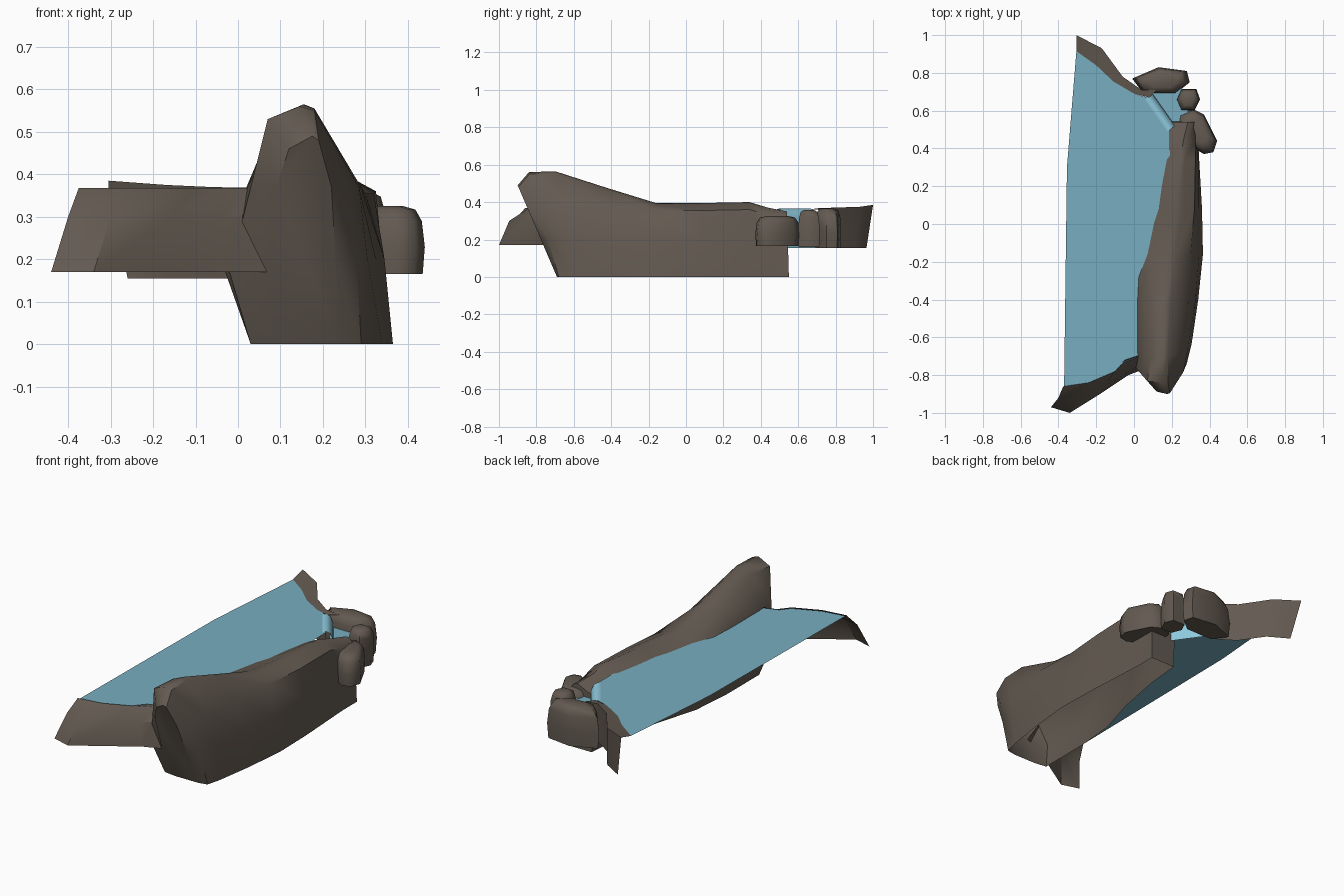
import bpy, bmesh, math

cube = bpy.data.objects.get("Cube")
if cube:
    bpy.data.objects.remove(cube, do_unlink=True)


def material(name, rgb):
    m = bpy.data.materials.new(name)
    m.use_nodes = True
    m.diffuse_color = (*rgb, 1)
    m.node_tree.nodes["Principled BSDF"].inputs["Base Color"].default_value = (*rgb, 1)
    return m


ROCK = material("brown_rock", (0.125, 0.102, 0.082))
LAKE = material("lake_blue", (0.19, 0.42, 0.53))
FALL = material("falling_water_blue", (0.27, 0.58, 0.72))


def loft(name, rows, mat, closed=False, caps=(), smooth=50, solid=True):
    """Skin a surface across rows of points, optionally capping end rows."""
    bm = bmesh.new()
    grid = [[bm.verts.new(p) for p in row] for row in rows]
    n = len(rows[0])
    for a, b in zip(grid, grid[1:]):
        for i in range(n if closed else n - 1):
            j = (i + 1) % n
            bm.faces.new((a[i], a[j], b[j], b[i]))
    for c in caps:
        bm.faces.new(grid[c])
    bmesh.ops.recalc_face_normals(bm, faces=bm.faces)
    if not solid:
        # Open sheets face upward or outward
        if sum(f.normal.z * f.calc_area() for f in bm.faces) < 0:
            bmesh.ops.reverse_faces(bm, faces=bm.faces)
    mesh = bpy.data.meshes.new(name)
    bm.to_mesh(mesh)
    bm.free()
    mesh.materials.append(mat)
    ob = bpy.data.objects.new(name, mesh)
    bpy.context.collection.objects.link(ob)
    bpy.ops.object.select_all(action='DESELECT')
    ob.select_set(True)
    bpy.context.view_layer.objects.active = ob
    bpy.ops.object.shade_smooth_by_angle(angle=math.radians(smooth))
    return ob


def sheet(name, outline, z, mat):
    bm = bmesh.new()
    face = bm.faces.new([bm.verts.new((x, y, z)) for x, y in outline])
    face.normal_update()
    if face.normal.z < 0:
        face.normal_flip()
    mesh = bpy.data.meshes.new(name)
    bm.to_mesh(mesh)
    bm.free()
    mesh.materials.append(mat)
    ob = bpy.data.objects.new(name, mesh)
    bpy.context.collection.objects.link(ob)


# Cliff: base y, top y, top z, then left and right x at base, middle, shoulder, crest
def cliff_section(yb, yt, zt, base, mid, high, crest):
    zh = min(0.37, zt - 0.04)
    ring = [(base[0], 0), (mid[0], 0.17), (high[0], zh), (crest[0], zt - 0.03),
            (sum(crest) / 2 + 0.02, zt), (crest[1], zt - 0.01),
            (high[1], zh), (mid[1], 0.2), (base[1], 0)]
    return [(x, yb + (yt - yb) * z / zt, z) for x, z in ring]


cliff = [
    cliff_section(-.69, -.90, .49, (.10, .24), (.07, .23), (.09, .22), (.12, .19)),
    cliff_section(-.68, -.84, .56, (.03, .29), (-.02, .28), (.03, .26), (.07, .18)),
    cliff_section(-.60, -.70, .565, (.03, .31), (-.03, .305), (.02, .285), (.09, .18)),
    cliff_section(-.40, -.42, .475, (.03, .34), (-.02, .325), (.02, .29), (.09, .19)),
    cliff_section(-.16, -.16, .395, (.05, .365), (0, .345), (.03, .30), (.09, .22)),
    cliff_section(.08, .08, .395, (.12, .36), (.08, .345), (.11, .32), (.14, .26)),
    cliff_section(.34, .34, .40, (.17, .345), (.15, .34), (.17, .325), (.19, .27)),
    cliff_section(.44, .44, .37, (.18, .34), (.15, .335), (.16, .325), (.20, .28)),
    cliff_section(.55, .54, .35, (.19, .34), (.18, .335), (.19, .33), (.22, .31)),
]
loft("cliff", cliff, ROCK, caps=(0, -1), smooth=45)

# Front bank: lower, middle and upper edges
front = [
    [(-.44, -.97), (-.34, -1.0), (-.18, -.90), (-.03, -.80), (.10, -.75)],
    [(-.40, -.92), (-.30, -.945), (-.16, -.86), (-.04, -.79), (.01, -.76)],
    [(-.375, -.86), (-.24, -.84), (-.10, -.78), (-.05, -.72), (.04, -.69)],
]
loft("front_bank", [[(x, y, z) for x, y in row] for row, z in zip(front, (.17, .30, .368))],
     ROCK, smooth=30, solid=False)

# Back bank: wall foot, outer rim and inner rim
back = [
    [(-.26, .965), (-.15, .90), (-.06, .77), (.05, .70), (.14, .70)],
    [(-.305, 1.0), (-.17, .93), (-.06, .78), (.04, .71), (.12, .71)],
    [(-.305, .915), (-.20, .84), (-.11, .755), (0, .69), (.08, .67)],
]
rim = (.385, .375, .37, .368, .36)
loft("back_bank", [
    [(x, y, .155) for x, y in back[0]],
    [(x, y, z) for (x, y), z in zip(back[1], rim)],
    [(x, y, .362) for x, y in back[2]],
], ROCK, smooth=30, solid=False)

# Lake surface
sheet("lake", [(-.37, -.86), (-.24, -.84), (-.10, -.78), (-.05, -.73), (.06, -.69),
               (.07, -.2), (.13, .05), (.19, .35), (.19, .49), (.07, .67), (0, .69),
               (-.11, .755), (-.20, .84), (-.305, .915), (-.355, .3)], .362, LAKE)

# Pool behind the boulders
sheet("pool", [(.09, .68), (.20, .50), (.27, .50), (.29, .62), (.25, .73), (.14, .74)], .29, LAKE)

# Waterfall curling over the lip of the lake
curl = [(0, .35), (.012, .362), (.03, .366), (.05, .355), (.064, .32), (.07, .25), (.07, .155)]
loft("waterfall", [[(x + d * .8, y + d * .6, z) for d, z in curl]
                   for x, y in ((.045, .65), (.165, .48))], FALL, smooth=60, solid=False)


# Boulders round the pool
def boulder(name, outline, z0, z1):
    cx = sum(p[0] for p in outline) / len(outline)
    cy = sum(p[1] for p in outline) / len(outline)
    levels = [(0, .95), (.4, 1), (.78, .93), (.95, .78), (1, .5)]
    rows = [[(cx + (x - cx) * s, cy + (y - cy) * s, z0 + (z1 - z0) * t) for x, y in outline]
            for t, s in levels]
    loft(name, rows, ROCK, closed=True, caps=(0, -1), smooth=60)


boulder("back_boulder", [(-.01, .77), (.13, .83), (.28, .81), (.295, .75),
                         (.22, .69), (.05, .69)], .155, .365)
boulder("middle_boulder", [(.225, .66), (.25, .715), (.33, .715), (.35, .66),
                           (.32, .60), (.25, .60)], .16, .357)
boulder("side_boulder", [(.22, .46), (.37, .37), (.42, .38), (.44, .44),
                         (.37, .58), (.31, .61), (.24, .58)], .165, .325)
